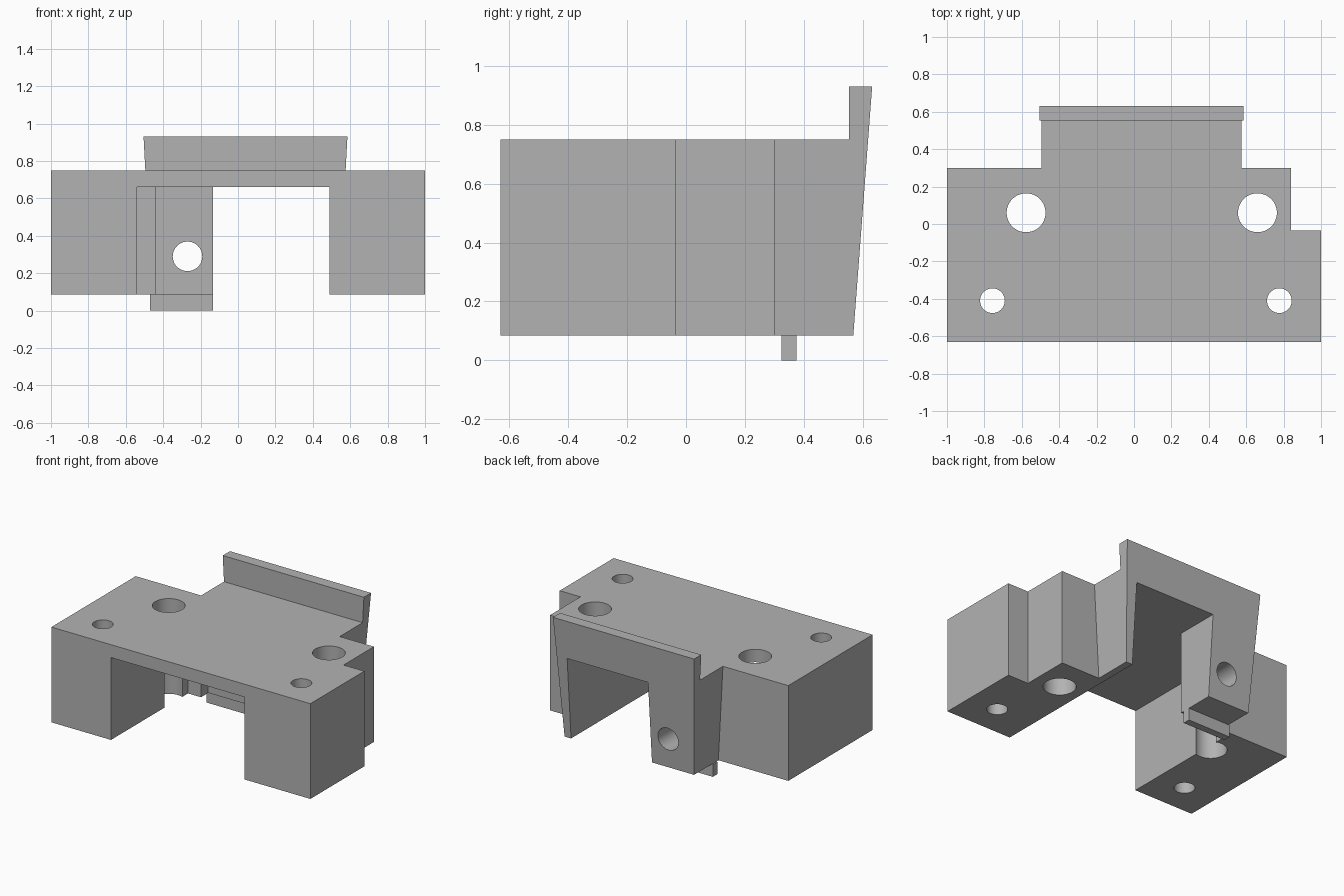
import bpy, bmesh, math

if "Cube" in bpy.data.objects:
    bpy.data.objects.remove(bpy.data.objects["Cube"])

grey = bpy.data.materials.new("plain grey")
grey.diffuse_color = (0.45, 0.45, 0.45, 1)
grey.use_nodes = True
grey.node_tree.nodes["Principled BSDF"].inputs["Base Color"].default_value = grey.diffuse_color

Z0, Z1 = 0.085, 0.75   # underside and top of the main block


def loft(name, lower, upper):
    """Solid between two matching outlines."""
    bm = bmesh.new()
    a = [bm.verts.new(p) for p in lower]
    b = [bm.verts.new(p) for p in upper]
    bm.faces.new(a)
    bm.faces.new(b)
    n = len(a)
    for i in range(n):
        j = (i + 1) % n
        bm.faces.new((a[i], a[j], b[j], b[i]))
    bmesh.ops.recalc_face_normals(bm, faces=bm.faces)
    me = bpy.data.meshes.new(name)
    bm.to_mesh(me)
    bm.free()
    ob = bpy.data.objects.new(name, me)
    bpy.context.collection.objects.link(ob)
    me.materials.append(grey)
    return ob


def prism(name, plan, z0, z1):
    return loft(name, [(x, y, z0) for x, y in plan], [(x, y, z1) for x, y in plan])


def rod(name, loc, r, rot=(0, 0, 0)):
    bpy.ops.mesh.primitive_cylinder_add(vertices=48, radius=r, depth=3, location=loc, rotation=rot)
    ob = bpy.context.object
    ob.name = name
    ob.data.materials.append(grey)
    return ob


def combine(ob, tool, op):
    m = ob.modifiers.new(op, "BOOLEAN")
    m.object, m.operation, m.solver = tool, op, "EXACT"
    bpy.context.view_layer.objects.active = ob
    bpy.ops.object.modifier_apply(modifier=m.name)
    bpy.data.objects.remove(tool)


# main block with a notch at the back right corner
block = prism("bracket_body", [(-1, -0.63), (1, -0.63), (1, -0.035), (0.84, -0.035),
                               (0.84, 0.30), (-1, 0.30)], Z0, Z1)

# back section: leaning rear face, raised lip, sides flaring upward
side = [(0.2, Z0), (0.568, Z0), (0.632, 0.93), (0.553, 0.93), (0.553, Z1), (0.2, Z1)]


def flare(z):
    return 0.50 + 0.045 * (z - Z0) / 0.845


back = loft("back_section", [(0.04 - flare(z), y, z) for y, z in side],
            [(0.04 + flare(z), y, z) for y, z in side])
combine(block, back, "UNION")

# stepped channel between the legs, open at front and back
channel = prism("channel_cutter", [(-0.54, -1), (0.49, -1), (0.49, 1), (-0.135, 1), (-0.135, 0.30),
                                   (-0.44, 0.30), (-0.44, 0.22), (-0.54, 0.22)], -0.2, 0.66)
combine(block, channel, "DIFFERENCE")

# bolt holes through the top, and one through the back leg
for x, y, r in [(-0.577, 0.06, 0.104), (0.66, 0.06, 0.104), (-0.757, -0.41, 0.066), (0.777, -0.41, 0.066)]:
    combine(block, rod("hole_cutter", (x, y, 0.5), r), "DIFFERENCE")
combine(block, rod("hole_cutter", (-0.27, 1, 0.29), 0.079, (math.pi / 2, 0, 0)), "DIFFERENCE")

# small tab under the back leg
tab = prism("tab", [(-0.47, 0.325), (-0.135, 0.325), (-0.135, 0.375), (-0.47, 0.375)], 0, Z0)

# smooth hole walls, keep edges sharp
bpy.ops.object.select_all(action="DESELECT")
block.select_set(True)
bpy.context.view_layer.objects.active = block
bpy.ops.object.shade_smooth_by_angle(angle=math.radians(20))
